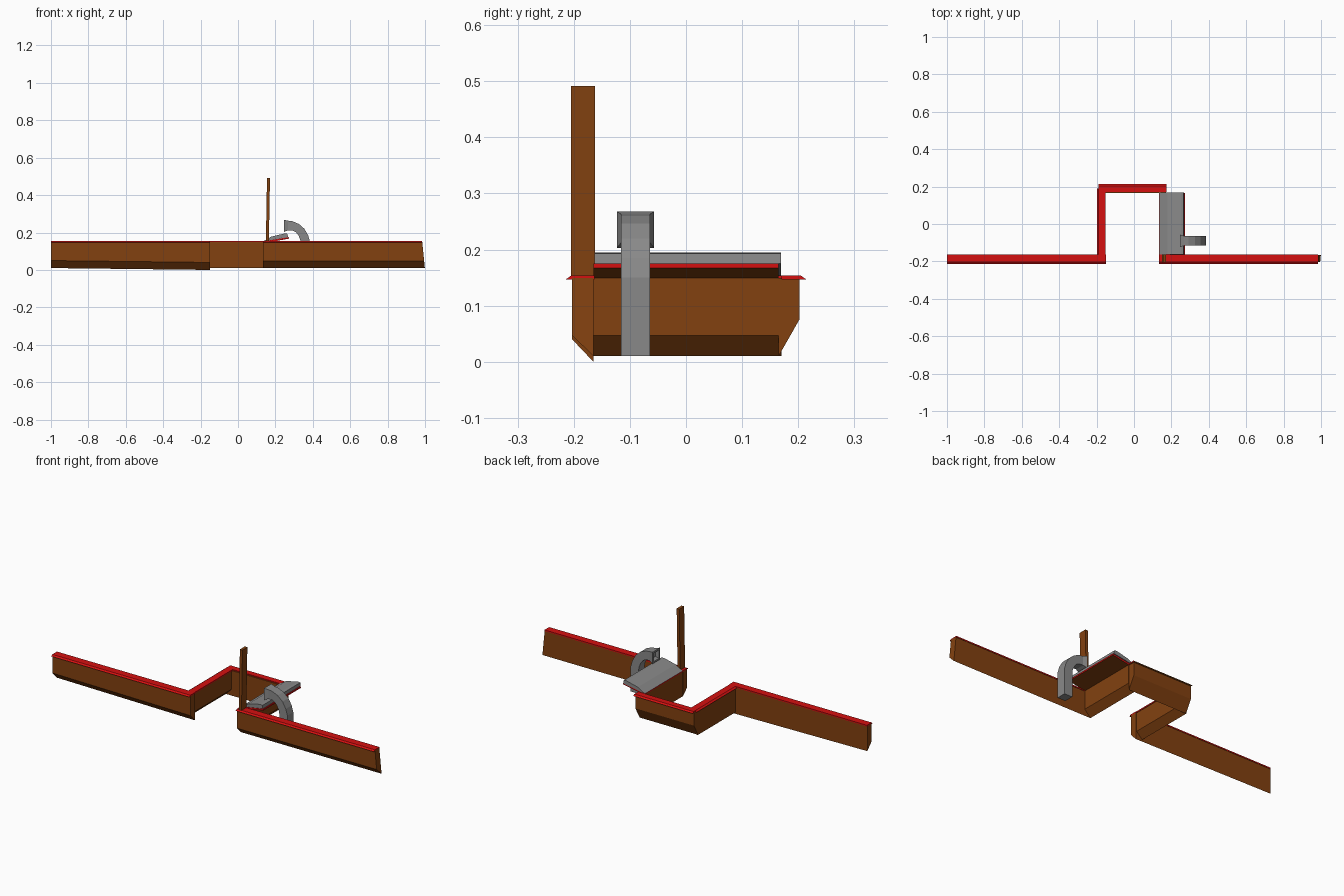
import bpy
import bmesh
from mathutils import Vector

if "Cube" in bpy.data.objects:
    bpy.data.objects.remove(bpy.data.objects["Cube"])


def material(name, color):
    m = bpy.data.materials.new(name)
    m.diffuse_color = (*color, 1)
    m.use_nodes = True
    m.node_tree.nodes["Principled BSDF"].inputs["Base Color"].default_value = m.diffuse_color
    return m


BROWN = material("brown wood", (0.225, 0.053, 0.005))
RED = material("red trim", (0.66, 0.005, 0.005))
GRAY = material("gray metal", (0.25, 0.25, 0.25))


def loft(name, rings, mats, cap=True):
    """Skin a list of equal-length point rings; downward faces take the last material."""
    bm = bmesh.new()
    vs = [[bm.verts.new(p) for p in r] for r in rings]
    n = len(rings[0])
    for a, b in zip(vs, vs[1:]):
        for i in range(n):
            j = (i + 1) % n
            bm.faces.new((a[i], a[j], b[j], b[i]))
    if cap:
        bm.faces.new(vs[0])
        bm.faces.new(vs[-1])
    bmesh.ops.recalc_face_normals(bm, faces=bm.faces)
    for f in bm.faces:
        f.normal_update()
        if len(mats) > 1 and f.normal.z < -0.3:
            f.material_index = len(mats) - 1
    me = bpy.data.meshes.new(name)
    bm.to_mesh(me)
    bm.free()
    for m in mats:
        me.materials.append(m)
    ob = bpy.data.objects.new(name, me)
    bpy.context.collection.objects.link(ob)
    return ob


def along_x(profile, x):
    return [(x, y, z) for y, z in profile]


def along_y(profile, y):
    return [(x, y, z) for x, z in profile]


def wall_profile(outer, inner, knee, bottom, top=0.149):
    """Wall section whose outer side tapers inward below the knee."""
    return [(inner, bottom), (outer, knee), (outer, top), (inner, top)]


# Walls
loft("left_wall", [along_x(wall_profile(-0.203, -0.165, 0.05, 0.01), -1.0),
                   along_x(wall_profile(-0.203, -0.165, 0.04, 0.0), -0.15)], [BROWN])
front = wall_profile(-0.203, -0.165, 0.047, 0.01)
end = [(1.0 - 0.1 * z, y, z) for y, z in front]
loft("right_wall", [along_x(front, 0.135), end], [BROWN])
back = wall_profile(0.202, 0.165, 0.075, 0.01)
loft("back_wall", [along_x(back, -0.19), along_x(back, 0.17)], [BROWN])
link = wall_profile(-0.155, -0.19, 0.045, 0.01)
loft("connecting_wall", [along_y(link, -0.17), along_y(link, 0.17)], [BROWN])
panel = wall_profile(0.172, 0.137, 0.047, 0.01)
loft("side_panel", [along_y(panel, -0.165), along_y(panel, 0.165)], [BROWN])


# Red trim on the wall tops
def trim_profile(outer, inner):
    lip = 0.01 if inner > outer else -0.01
    return [(outer, 0.147), (outer + lip, 0.154), (inner, 0.154), (inner, 0.147)]


for name, prof, a, b in (
        ("left_trim", trim_profile(-0.214, -0.163), -1.0, -0.15),
        ("right_trim", trim_profile(-0.214, -0.163), 0.135, 0.985),
        ("back_trim", trim_profile(0.214, 0.17), -0.19, 0.175)):
    loft(name, [along_x(prof, a), along_x(prof, b)], [RED, BROWN])
side = trim_profile(-0.199, -0.152)
loft("connecting_trim", [along_y(side, -0.17), along_y(side, 0.19)], [RED, BROWN])

# Sloping ledge above the side panel, with a metal plate on it
ledge = [(0.135, 0.147), (0.16, 0.147), (0.272, 0.167), (0.272, 0.175), (0.135, 0.153)]
loft("sloping_ledge", [along_y(ledge, -0.165), along_y(ledge, 0.165)], [RED, BROWN])
plate = [(0.135, 0.153), (0.178, 0.178), (0.25, 0.195), (0.265, 0.193), (0.267, 0.175)]
loft("metal_plate", [along_y(plate, -0.163), along_y(plate, 0.169)], [GRAY])

# Post
loft("post", [[(x + 0.006 * t, y, z) for x, y in
               ((0.149, -0.205), (0.165, -0.205), (0.165, -0.162), (0.149, -0.162))]
              for t, z in ((0, 0.149), (1, 0.491))], [BROWN])

# Curved pipe: recessed mouth, flared rim, bend, straight leg
# each row: outer x, outer z, inner x, inner z, half width
pipe = [(0.262, 0.252, 0.262, 0.222, 0.016), (0.246, 0.258, 0.246, 0.212, 0.024),
        (0.246, 0.268, 0.246, 0.203, 0.033), (0.268, 0.263, 0.268, 0.212, 0.026),
        (0.292, 0.260, 0.290, 0.212, 0.026), (0.325, 0.246, 0.308, 0.203, 0.026),
        (0.355, 0.220, 0.322, 0.186, 0.026), (0.375, 0.185, 0.332, 0.165, 0.026),
        (0.385, 0.150, 0.336, 0.145, 0.026), (0.385, 0.010, 0.336, 0.010, 0.026)]
Y = -0.09
loft("curved_pipe", [[(ox, Y - w, oz), (ox, Y + w, oz), (ix, Y + w, iz), (ix, Y - w, iz)]
                     for ox, oz, ix, iz, w in pipe], [GRAY])
